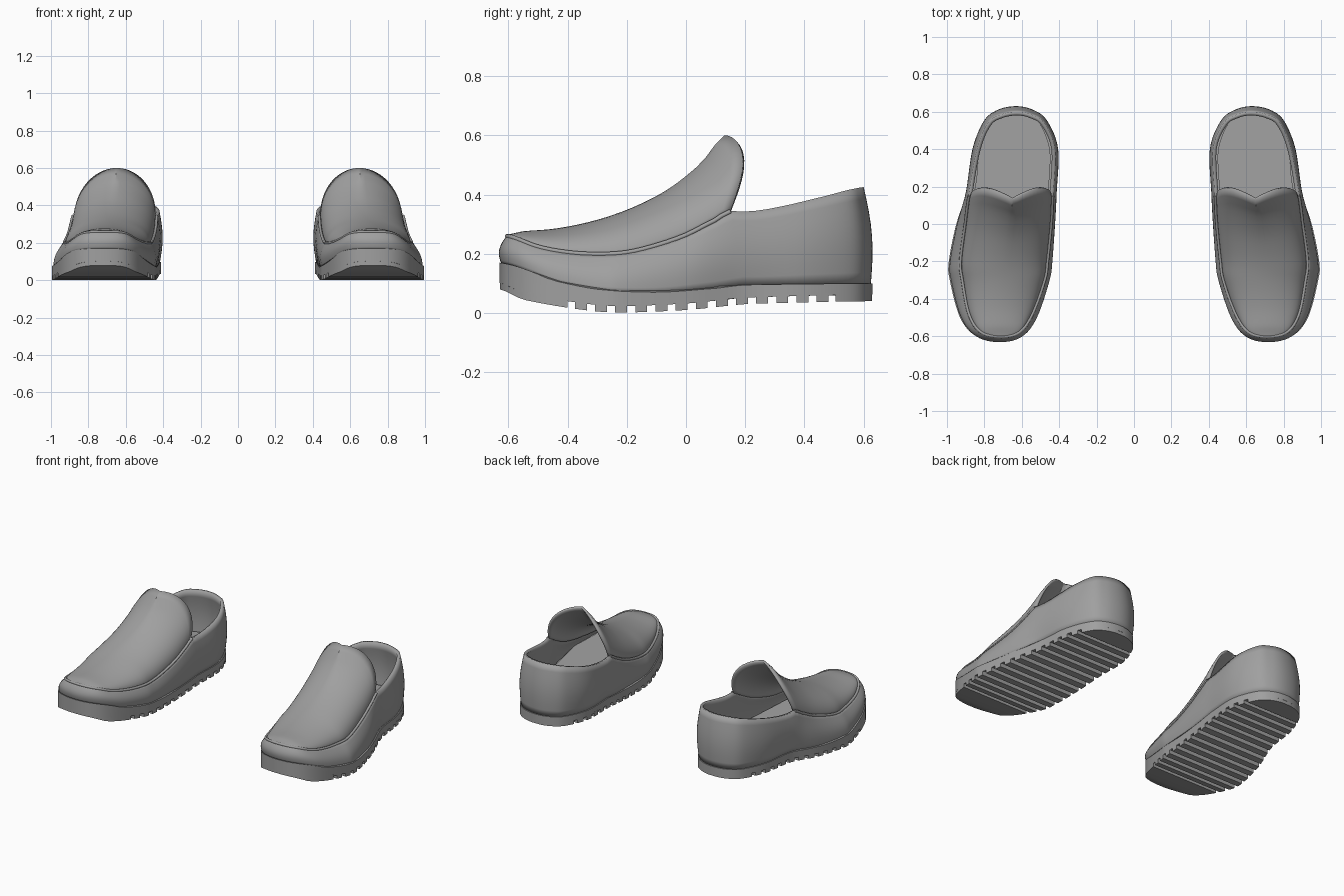
import bpy, bmesh, math
from mathutils import Vector

cube = bpy.data.objects.get("Cube")
if cube:
    bpy.data.objects.remove(cube)

mat = bpy.data.materials.new("grey")
mat.use_nodes = True
GREY = (0.35, 0.35, 0.35, 1)
mat.diffuse_color = GREY
mat.node_tree.nodes["Principled BSDF"].inputs["Base Color"].default_value = GREY

# Outlines from toe to heel: y, inner x, outer x
SOLE = [(-.63, .72, .72), (-.6, .60, .845), (-.5, .52, .93), (-.3, .455, .985), (-.2, .44, .99),
        (0, .43, .95), (.2, .42, .885), (.4, .415, .86), (.55, .47, .80), (.61, .54, .73), (.63, .63, .63)]
COLLAR = [(-.605, .71, .71), (-.58, .61, .82), (-.48, .54, .885), (-.3, .475, .92), (-.2, .46, .93),
          (0, .44, .905), (.15, .432, .885), (.4, .422, .84), (.54, .48, .78), (.585, .55, .71), (.6, .625, .625)]
# Side profiles: y, z
BOTTOM = [(-.63, .08), (-.55, .045), (-.4, .018), (-.25, .002), (0, .01), (.2, .03), (.63, .04)]
WELT = [(-.63, .17), (-.55, .15), (-.45, .11), (-.3, .08), (-.1, .07), (.1, .083), (.2, .095), (.63, .1)]
RIM = [(-.605, .262), (-.5, .225), (-.4, .206), (-.3, .2), (-.2, .206), (-.1, .23), (0, .265),
       (.1, .315), (.15, .345), (.2, .342), (.3, .356), (.45, .39), (.6, .425)]
CREST = [(-.605, .265), (-.55, .276), (-.45, .284), (-.35, .302), (-.25, .33), (-.15, .37),
         (-.05, .425), (.05, .505), (.13, .6)]


def catmull(a, b, c, d, t):
    return .5 * (2 * b + (c - a) * t + (2 * a - 5 * b + 4 * c - d) * t * t + (3 * b - a - 3 * c + d) * t ** 3)


def height(profile, y):
    y = min(max(y, profile[0][0]), profile[-1][0])
    for i in range(len(profile) - 1):
        if y <= profile[i + 1][0]:
            break
    p = [profile[max(0, min(len(profile) - 1, i + k))] for k in (-1, 0, 1, 2)]
    return catmull(*[q[1] for q in p], (y - p[1][0]) / (p[2][0] - p[1][0]))


def station(rows, t):
    """Smooth y, inner x and outer x at row position t, with round ends."""
    n = len(rows)
    i = min(int(t), n - 2)
    pts = []
    for k in range(i - 1, i + 3):
        if k < 0 or k >= n:
            y, a, b = rows[1 if k < 0 else n - 2]
            pts.append((y, b, a))
        else:
            pts.append(rows[k])
    return tuple(catmull(*[q[c] for q in pts], t - i) for c in range(3))


def station_at(rows, y):
    lo, hi = 0, len(rows) - 1
    for _ in range(30):
        mid = (lo + hi) / 2
        if station(rows, mid)[0] < y:
            lo = mid
        else:
            hi = mid
    return station(rows, lo)


def ring(rows, offset=0, steps=6):
    """Closed outline, counter-clockwise from the toe, moved outward by offset."""
    n = (len(rows) - 1) * steps
    st = [station(rows, i / steps) for i in range(n + 1)]
    pts = [Vector((s[2], s[0])) for s in st] + [Vector((s[1], s[0])) for s in st[-2:0:-1]]
    out = []
    for i, p in enumerate(pts):
        tan = (pts[(i + 1) % len(pts)] - pts[i - 1]).normalized()
        out.append(p + Vector((tan.y, -tan.x)) * offset)
    return out


def finish(ob, thickness=0, angle=35):
    """Material, thickness, the matching other shoe and shading."""
    ob.data.materials.append(mat)
    if thickness:
        mod = ob.modifiers.new("thickness", 'SOLIDIFY')
        mod.thickness = thickness
        mod.offset = -1
    ob.modifiers.new("pair", 'MIRROR').use_mirror_merge = False
    if ob.type == 'MESH':
        bpy.ops.object.select_all(action='DESELECT')
        ob.select_set(True)
        bpy.context.view_layer.objects.active = ob
        bpy.ops.object.shade_smooth_by_angle(angle=math.radians(angle))


def loft(name, rows, closed=True, caps=False, thickness=0):
    """Skin between rows of points of equal length."""
    bm = bmesh.new()
    vs = [[bm.verts.new(p) for p in r] for r in rows]
    n = len(rows[0])
    for a, b in zip(vs, vs[1:]):
        for i in range(n if closed else n - 1):
            j = (i + 1) % n
            bm.faces.new((a[i], a[j], b[j], b[i]))
    if caps:
        bm.faces.new(vs[0][::-1])
        bm.faces.new(vs[-1])
        bmesh.ops.recalc_face_normals(bm, faces=bm.faces)
    me = bpy.data.meshes.new(name)
    bm.to_mesh(me)
    bm.free()
    ob = bpy.data.objects.new(name, me)
    bpy.context.collection.objects.link(ob)
    finish(ob, thickness)


# Sole slab
edge = ring(SOLE)
loft("sole", [[(p.x, p.y, height(BOTTOM, p.y) + .022) for p in edge],
              [(p.x, p.y, height(WELT, p.y)) for p in edge]], caps=True)


# Tread: toe pad, cross bars and heel pad
def tread(name, y0, y1, n):
    rows = []
    for i in range(n + 1):
        y, a, b = station_at(SOLE, y0 + (y1 - y0) * (1 - math.cos(math.pi * i / n)) / 2)
        z = height(BOTTOM, y)
        rows.append([(a, y, z), (b, y, z), (b, y, z + .03), (a, y, z + .03)])
    loft(name, rows, caps=True)


tread("toe_tread", -.628, -.4, 14)
for i in range(13):
    y = -.375 + i * .068
    tread("tread_bar", y, y + .04, 2)
tread("heel_tread", .505, .628, 14)

# Side wall of the upper, bulging between welt and rim
LAYERS = 8
wall = []
for j in range(LAYERS + 1):
    f = j / LAYERS
    bulge = .016 * math.sin(math.pi * f)
    low, top = ring(SOLE, -.006 + bulge), ring(COLLAR, bulge)
    row = []
    for p, q in zip(low, top):
        xy = p.lerp(q, f)
        z0, z1 = height(WELT, p.y) - .004, height(RIM, q.y)
        row.append((xy.x, xy.y, z0 + (z1 - z0) * f))
    wall.append(row)
loft("upper_wall", wall, thickness=.02)

# Vamp arching over the foot and flaring into the tongue
ROWS, COLS = 32, 28
vamp = []
for k in range(ROWS + 1):
    u = (k / ROWS) ** 1.4
    ys, yc = -.6 + .75 * u, -.6 + .73 * u
    y, a, b = station_at(COLLAR, ys)
    a, b = a + .008, b - .008
    mid = (a + b) / 2 - .01 * u
    z0, z1 = height(RIM, ys) - .004, height(CREST, yc)
    row = []
    for i in range(COLS + 1):
        th = math.pi * i / COLS
        s, c = math.sin(th), math.cos(th)
        x = (a + b) / 2 * (1 - s) + mid * s - (b - a) / 2 * c
        row.append((x, ys + (yc - ys) * s + .055 * u ** 4 * abs(math.sin(2 * th)),
                    z0 + (z1 - z0) * s))
    vamp.append(row)
loft("vamp", vamp, closed=False, thickness=.014)

# Raised seam around the vamp
curve = bpy.data.curves.new("seam_piping", 'CURVE')
curve.dimensions = '3D'
curve.bevel_depth = .008
curve.bevel_resolution = 2
curve.use_fill_caps = True
outline = ring(COLLAR, -.002)
half = len(outline) // 2
path = [p for p in outline[half:] + outline[:half] if p.y < .155]
line = curve.splines.new('POLY')
line.points.add(len(path) - 1)
for pt, p in zip(line.points, path):
    pt.co = (p.x, p.y, height(RIM, p.y) - .002, 1)
    pt.radius = 1
line.use_smooth = True
seam = bpy.data.objects.new("seam_piping", curve)
bpy.context.collection.objects.link(seam)
finish(seam)

# Footbed inside
bed = ring(SOLE, -.035)
loft("footbed", [[(p.x, p.y, height(WELT, p.y) - .01) for p in bed],
                 [(p.x, p.y, height(WELT, p.y) + .05) for p in bed]], caps=True)
